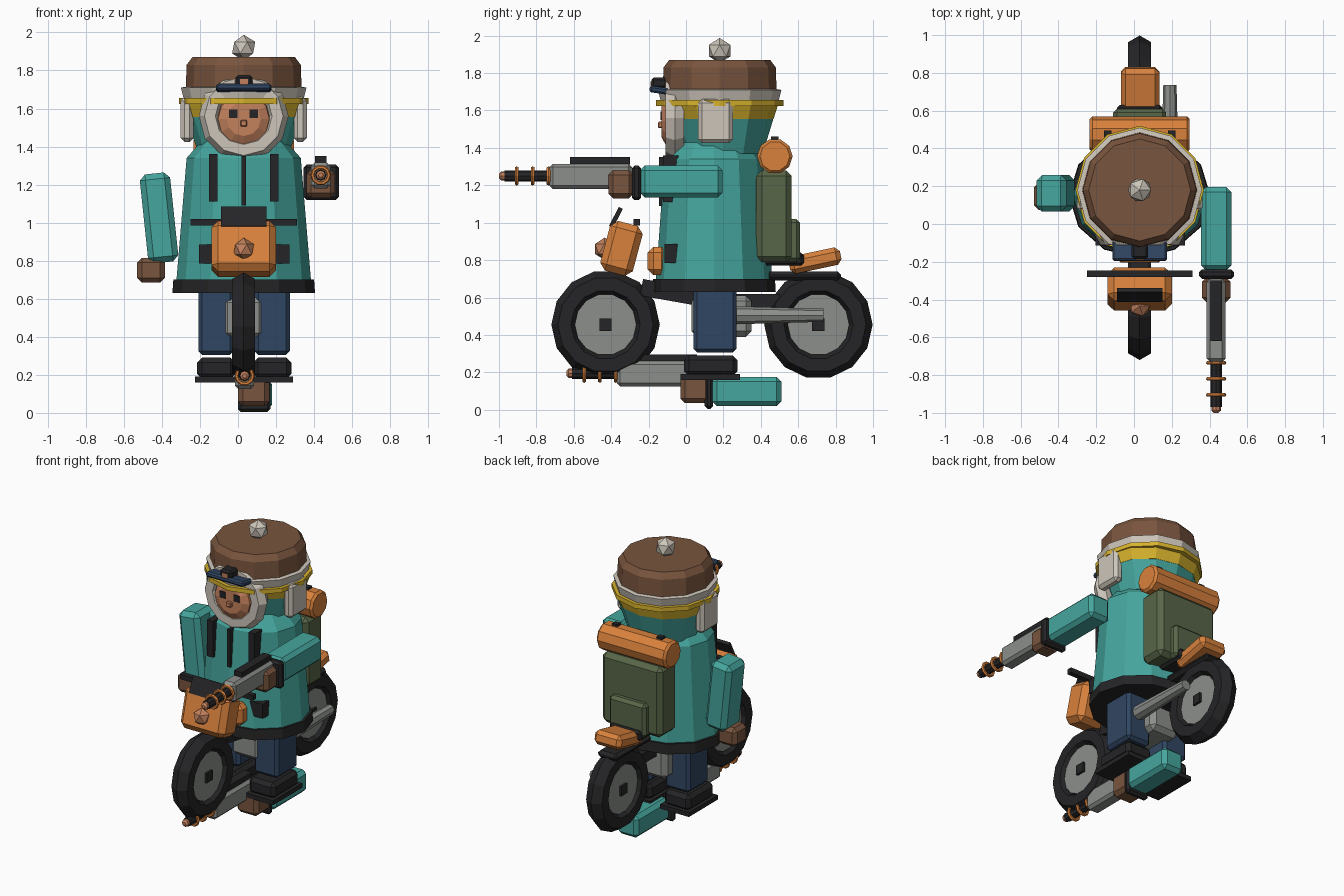
import bpy, bmesh, math
from mathutils import Matrix, Vector

if "Cube" in bpy.data.objects:
    bpy.data.objects.remove(bpy.data.objects["Cube"])

CX = 0.03  # shared centre line of rider and bike


def material(name, r, g, b):
    m = bpy.data.materials.new(name)
    m.diffuse_color = (r, g, b, 1)
    m.use_nodes = True
    m.node_tree.nodes["Principled BSDF"].inputs["Base Color"].default_value = m.diffuse_color
    return m


TEAL = material("teal", 0.06, 0.38, 0.34)
ORANGE = material("orange", 0.69, 0.22, 0.045)
BROWN = material("brown", 0.19, 0.09, 0.048)
CREAM = material("cream", 0.61, 0.56, 0.49)
NAVY = material("navy", 0.03, 0.061, 0.122)
BLACK = material("black", 0.018, 0.018, 0.02)
GREY = material("grey", 0.26, 0.275, 0.254)
OLIVE = material("olive", 0.098, 0.133, 0.065)
YELLOW = material("yellow", 0.68, 0.445, 0.026)
SKIN = material("skin", 0.55, 0.22, 0.11)


def finish(name, bm, mat):
    bmesh.ops.recalc_face_normals(bm, faces=bm.faces)
    me = bpy.data.meshes.new(name)
    bm.to_mesh(me)
    bm.free()
    me.materials.append(mat)
    ob = bpy.data.objects.new(name, me)
    bpy.context.collection.objects.link(ob)
    return ob


def box(name, mat, x, y, z, bevel=0.0, rx=0, ry=0):
    """Box between (min, max) pairs, turned about its own centre."""
    bm = bmesh.new()
    size = [b - a for a, b in (x, y, z)]
    bmesh.ops.create_cube(bm, size=1)
    bmesh.ops.scale(bm, vec=size, verts=bm.verts)
    if bevel:
        bmesh.ops.bevel(bm, geom=bm.edges[:], offset=bevel, segments=1, affect='EDGES')
    mid = Vector([(a + b) / 2 for a, b in (x, y, z)])
    bm.transform(Matrix.Translation(mid) @ Matrix.Rotation(math.radians(ry), 4, 'Y')
                 @ Matrix.Rotation(math.radians(rx), 4, 'X'))
    return finish(name, bm, mat)


def lathe(name, mat, profile, centre, axis='Z', segs=12, sy=1.0, closed=False):
    """Spin (radius, height) points about an axis; capped unless closed."""
    bm = bmesh.new()
    rings = []
    for r, h in profile:
        ring = []
        for i in range(segs):
            a = 2 * math.pi * i / segs
            u, v = r * math.cos(a), r * math.sin(a) * sy
            p = {'Z': (u, v, h), 'X': (h, u, v), 'Y': (u, h, v)}[axis]
            ring.append(bm.verts.new(Vector(p) + Vector(centre)))
        rings.append(ring)
    pairs = list(zip(rings, rings[1:])) + ([(rings[-1], rings[0])] if closed else [])
    for a, b in pairs:
        for i in range(segs):
            j = (i + 1) % segs
            bm.faces.new((a[i], a[j], b[j], b[i]))
    if not closed:
        bm.faces.new(rings[0])
        bm.faces.new(rings[-1])
    return finish(name, bm, mat)


def torus(name, mat, centre, axis, R, r, segs, sides=6):
    prof = [(R + r * math.cos(2 * math.pi * k / sides), r * math.sin(2 * math.pi * k / sides))
            for k in range(sides)]
    return lathe(name, mat, prof, centre, axis, segs, closed=True)


def gem(name, mat, centre, r):
    bm = bmesh.new()
    bmesh.ops.create_icosphere(bm, subdivisions=1, radius=r)
    bm.transform(Matrix.Translation(centre))
    return finish(name, bm, mat)


def gun(name, x, tip, z):
    box(name + "_body", GREY, (x - .05, x + .05), (tip + .27, tip + .71), (z - .07, z + .065), .018)
    box(name + "_top_rail", BLACK, (x - .03, x + .03), (tip + .38, tip + .70), (z + .06, z + .1))
    lathe(name + "_barrel", BLACK, [(.03, .03), (.03, .29)], (x, tip, z), 'Y', 8)
    lathe(name + "_tip", SKIN, [(.012, 0), (.025, .012), (.025, .035)], (x, tip, z), 'Y', 8)
    for k in range(3):
        torus(f"{name}_coil_{k}", ORANGE, (x, tip + .095 + .085 * k, z), 'Y', .043, .011, 10)


# Bike wheels
for tag, y in (("front", -.43), ("rear", .708)):
    torus(tag + "_tyre", BLACK, (CX, y, .455), 'X', .22, .07, 14)
    lathe(tag + "_hub", GREY, [(.165, -.04), (.165, .04)], (CX, y, .455), 'X', 14)
    box(tag + "_axle", BLACK, (CX - .055, CX + .055), (y - .033, y + .033), (.422, .488))

# Bike frame, engine and tail
box("frame_beam", BLACK, (-.02, .08), (-.24, .1), (.58, .67), rx=-10)
box("rear_frame", BLACK, (-.02, .08), (.1, .5), (.55, .62))
box("engine", GREY, (-.085, .14), (.03, .35), (.39, .61), .03)
lathe("exhaust", GREY, [(.05, .2), (.035, .735)], (.19, 0, .505), 'Y', 8)
box("rear_fender", BLACK, (-.045, .105), (.43, .83), (.69, .74), .02)
box("saddle", BLACK, (-.09, .15), (.25, .63), (.77, .84), .015)
box("tail", ORANGE, (-.07, .135), (.55, .83), (.75, .845), .025, rx=12)

# Bike front end
box("fairing", ORANGE, (-.14, .2), (-.435, -.255), (.725, 1.0), .035, rx=-15)
gem("headlamp", SKIN, (CX, -.435, .86), .06)
box("windscreen", BLACK, (-.09, .15), (-.387, -.363), (.97, 1.085), rx=-27)
box("handlebar", BLACK, (-.25, .31), (-.28, -.245), (.985, 1.02))

# Legs and boots
for tag, x in (("left", .18), ("right", -.115)):
    box(tag + "_leg", NAVY, (x - .093, x + .093), (.04, .27), (.305, .7), .02)
    box(tag + "_boot", BLACK, (x - .1, x + .1), (-.01, .275), (.18, .29), .025)
    box(tag + "_sole", BLACK, (x - .11, x + .11), (-.03, .29), (.16, .19))

# Coat with dark hem, straps, zip, belt and pouch
lathe("coat", TEAL, [(.355, .68), (.30, 1.34), (.22, 1.43)], (CX, .15, 0), sy=.88)
lathe("coat_hem", BLACK, [(.375, .63), (.37, .70)], (CX, .15, 0), sy=.88)
for tag, x in (("left", .19), ("right", -.13)):
    box(tag + "_strap", BLACK, (x - .023, x + .023), (-.122, -.04), (1.11, 1.36))
box("zip", BLACK, (.018, .042), (-.145, -.08), (1.09, 1.35))
box("belt", BLACK, (-.205, .27), (-.115, -.04), (.785, .885))
box("pouch", ORANGE, (-.1, .16), (-.205, -.1), (.72, .87), .03)

# Backpack and bedroll
box("backpack", OLIVE, (-.2, .26), (.375, .565), (.79, 1.28), .03)
box("backpack_pocket", OLIVE, (-.11, .17), (.53, .61), (.79, 1.02), .02)
lathe("bedroll", ORANGE, [(.08, -.265), (.095, -.25), (.095, .25), (.08, .265)],
      (CX, .475, 1.355), 'X', 10)
for x in (-.14, .2):
    box("bedroll_strap", BLACK, (x - .02, x + .02), (.455, .495), (1.42, 1.46))

# Hood, face and fur ring
lathe("hood", TEAL, [(.24, 1.37), (.305, 1.56)], (CX, .2, 0), sy=.88)
lathe("hood_lining", YELLOW, [(.305, 1.555), (.335, 1.64)], (CX, .2, 0), sy=.88)
lathe("hat_rim", YELLOW, [(.34, 1.625), (.34, 1.655)], (CX, .18, 0))
torus("fur_ring", CREAM, (CX, -.06, 1.56), 'Y', .178, .058, 12)
lathe("face", SKIN, [(.15, -.04), (.135, -.105), (.09, -.13)], (CX, 0, 1.545), 'Y', 12)
for x in (-.025, .082):
    box("eye", BLACK, (x - .022, x + .022), (-.136, -.1), (1.55, 1.595))
box("nose", SKIN, (.012, .048), (-.15, -.12), (1.505, 1.54), .006)

# Hat with cuff, ear flaps, pom-pom and visor badge
lathe("hat", BROWN, [(.305, 1.69), (.3, 1.83), (.27, 1.87)], (CX, .18, 0))
lathe("hat_cuff", CREAM, [(.315, 1.65), (.33, 1.71), (.3, 1.715)], (CX, .18, 0))
for tag, x in (("left", .328), ("right", -.268)):
    box(tag + "_ear_flap", CREAM, (x - .034, x + .034), (.065, .25), (1.425, 1.66), .02)
gem("pompom", CREAM, (CX, .18, 1.92), .068)
box("visor", NAVY, (-.115, .175), (-.195, -.08), (1.69, 1.725), .01, rx=-8)
box("badge", BLACK, (-.012, .075), (-.185, -.1), (1.72, 1.775), .012)
box("badge_front", SKIN, (.01, .053), (-.19, -.18), (1.725, 1.755))

# Hanging arm
box("right_arm", TEAL, (-.495, -.335), (.065, .26), (.79, 1.26), .03, ry=-6)
box("right_hand", BROWN, (-.53, -.385), (.075, .22), (.685, .815), .025)

# Pointing arm with gun
box("left_arm", TEAL, (.355, .515), (-.245, .195), (1.135, 1.305), .025)
box("left_cuff", BLACK, (.345, .53), (-.29, -.24), (1.12, 1.305), .015)
box("left_hand", BROWN, (.36, .51), (-.415, -.28), (1.13, 1.28), .025)
gun("gun", .435, -1.0, 1.25)

# Spare arm with gun lying on the ground
box("spare_arm", TEAL, (.02, .18), (.14, .51), (.02, .175), .025)
box("spare_cuff", BLACK, (0, .17), (.1, .145), (.005, .19), .015)
box("spare_hand", BROWN, (0, .165), (-.03, .13), (.035, .19), .025)
gun("spare_gun", .035, -.64, .195)
